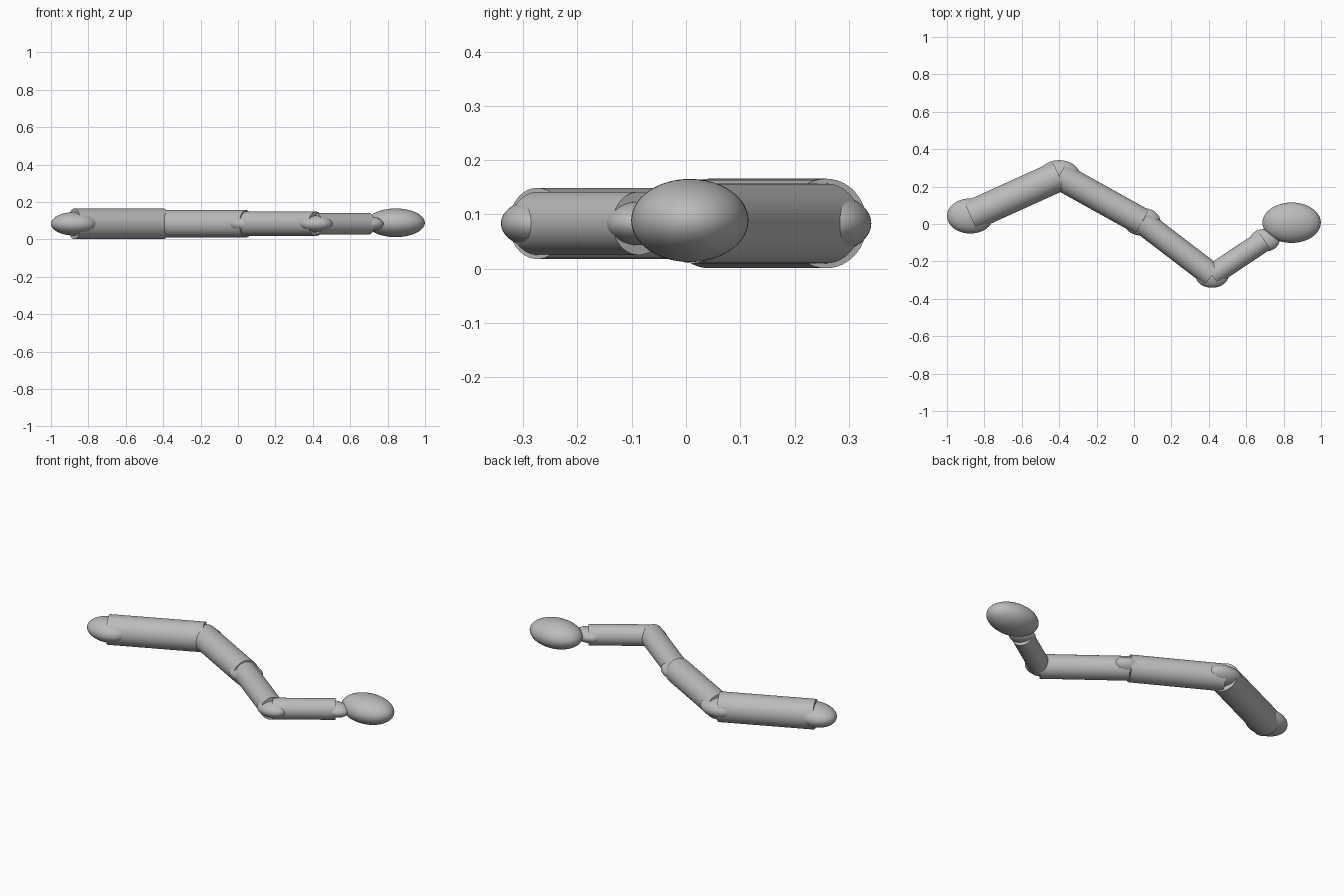
import bpy, math
from mathutils import Vector

if "Cube" in bpy.data.objects:
    bpy.data.objects.remove(bpy.data.objects["Cube"])

grey = bpy.data.materials.new("plain grey")
grey.diffuse_color = (0.5, 0.5, 0.5, 1)
grey.use_nodes = True
grey.node_tree.nodes["Principled BSDF"].inputs["Base Color"].default_value = grey.diffuse_color
Z = 0.0835  # height of the body's centre line


def finish(name):
    ob = bpy.context.object
    ob.name = name
    ob.data.materials.append(grey)
    bpy.ops.object.transform_apply(location=False, rotation=False, scale=True)
    bpy.ops.object.shade_smooth_by_angle(angle=math.radians(40))


def ellipsoid(name, x, y, z, size):
    bpy.ops.mesh.primitive_uv_sphere_add(segments=48, ring_count=32, radius=1, location=(x, y, z))
    bpy.context.object.scale = size
    finish(name)


def tube(name, a, b, r):
    a, b = Vector((*a, Z)), Vector((*b, Z))
    d = b - a
    bpy.ops.mesh.primitive_cylinder_add(vertices=48, radius=r, depth=d.length,
                                        location=(a + b) / 2,
                                        rotation=d.to_track_quat('Z', 'Y').to_euler())
    finish(name)


# Joints along the zigzag body: x, y, half length
joints = [(-0.875, 0.043, 0.125), (-0.4, 0.258, 0.111), (0.043, 0.012, 0.099),
          (0.417, -0.274, 0.089), (0.698, -0.087, 0.08)]
for i, (x, y, s) in enumerate(joints):
    ellipsoid("tail_end" if i == 0 else f"body_joint_{i}", x, y, Z, (s, s * 0.75, s * 0.5))

# Straight body segments, thinner towards the head
for i, r in enumerate((0.0825, 0.0735, 0.0655, 0.058)):
    tube(f"body_segment_{i + 1}", joints[i][:2], joints[i + 1][:2], r)

# Head
ellipsoid("head", 0.843, 0.007, 0.089, (0.156, 0.108, 0.0765))
